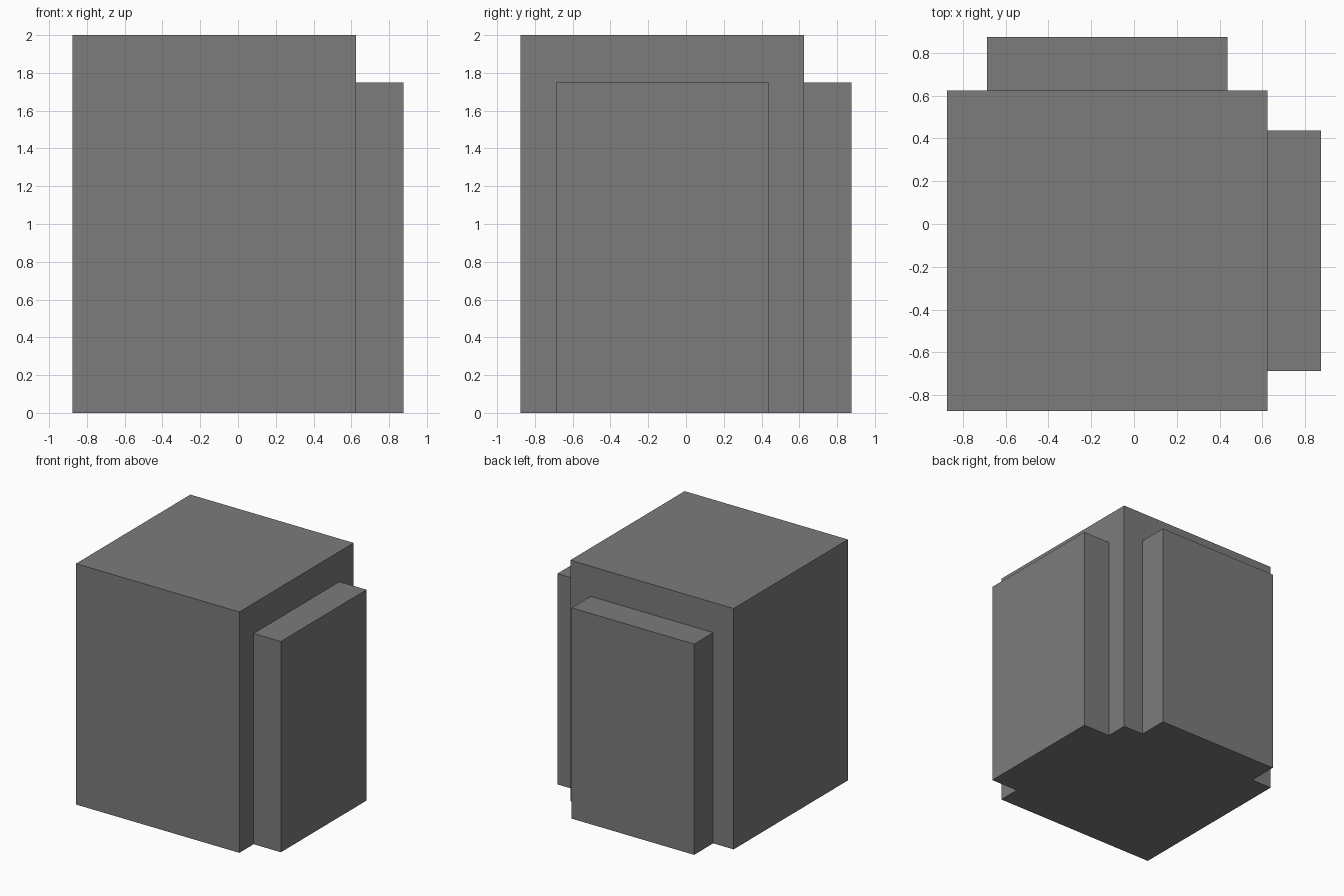
import bpy
import bmesh
from mathutils import Vector

if "Cube" in bpy.data.objects:
    bpy.data.objects.remove(bpy.data.objects["Cube"])

grey = bpy.data.materials.new("plain grey")
grey.diffuse_color = (0.2, 0.2, 0.2, 1.0)
grey.use_nodes = True
grey.node_tree.nodes["Principled BSDF"].inputs["Base Color"].default_value = grey.diffuse_color


def box(name, low, high):
    """Flat-shaded box between two opposite corners."""
    low, high = Vector(low), Vector(high)
    bm = bmesh.new()
    bmesh.ops.create_cube(bm, size=1.0)
    bmesh.ops.scale(bm, vec=high - low, verts=bm.verts)
    bmesh.ops.translate(bm, vec=(low + high) / 2, verts=bm.verts)
    mesh = bpy.data.meshes.new(name)
    bm.to_mesh(mesh)
    bm.free()
    mesh.materials.append(grey)
    obj = bpy.data.objects.new(name, mesh)
    bpy.context.collection.objects.link(obj)
    return obj


OUTER, INNER = 0.875, 0.625      # overall half width, body face
START, END = -0.6875, 0.4375     # extent of the slabs along the body
SLAB_TOP = 1.75

# Main block
box("main_block", (-OUTER, -OUTER, 0), (INNER, INNER, 2))

# Slabs against the right and back faces
box("right_slab", (INNER, START, 0), (OUTER, END, SLAB_TOP))
box("back_slab", (START, INNER, 0), (END, OUTER, SLAB_TOP))
